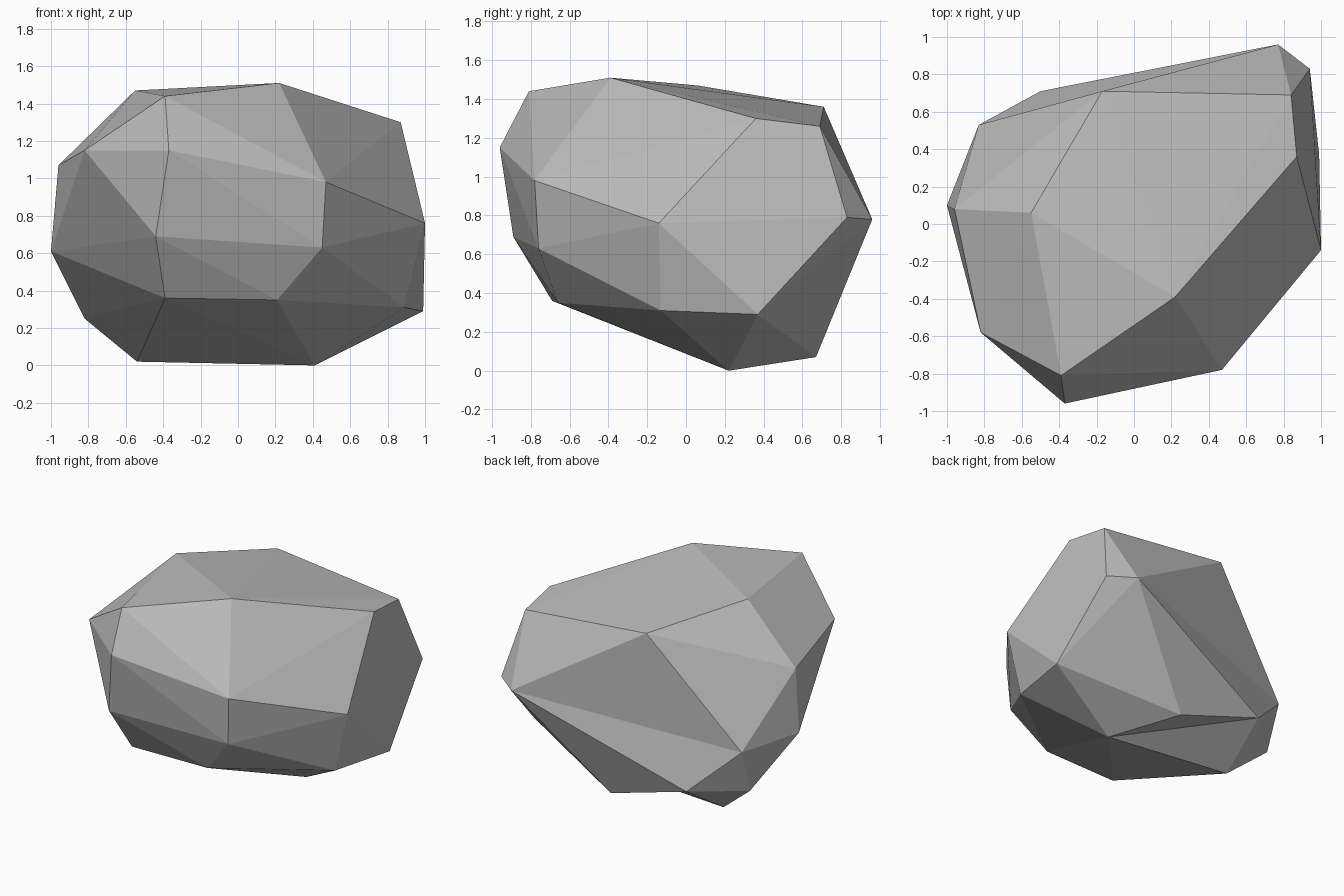
import bpy
import bmesh

default_cube = bpy.data.objects.get("Cube")
if default_cube:
    bpy.data.objects.remove(default_cube, do_unlink=True)

# Plain stone material
stone = bpy.data.materials.new("stone_grey")
stone.use_nodes = True
stone_colour = (0.5, 0.5, 0.5, 1.0)
stone.diffuse_color = stone_colour
stone.node_tree.nodes["Principled BSDF"].inputs["Base Color"].default_value = stone_colour

# Chiselled corners of the boulder, named by where they sit
corners = {
    "crown_front": (.22, -.39, 1.51),
    "crown_left": (.87, .36, 1.3),
    "crown_right": (-.55, .06, 1.47),
    "crown_back": (-.17, .71, 1.36),
    "crown_back_left": (.84, .69, 1.26),
    "crown_front_right": (-.39, -.81, 1.44),
    "brow_front": (-.37, -.96, 1.15),
    "brow_right": (-.82, -.58, 1.15),
    "brow_far_right": (-.96, .08, 1.07),
    "brow_left": (.47, -.78, .98),
    "waist_left": (1, -.14, .76),
    "waist_back_left": (.94, .83, .79),
    "waist_back": (.77, .96, .78),
    "waist_front": (-.44, -.89, .69),
    "waist_front_left": (.45, -.76, .63),
    "waist_right": (-1, .1, .61),
    "waist_back_right": (-.83, .53, .58),
    "skirt_front_left": (.21, -.66, .35),
    "skirt_front_right": (-.39, -.69, .36),
    "skirt_left": (.89, -.13, .31),
    "skirt_back_left": (.99, .37, .29),
    "skirt_right": (-.82, .42, .25),
    "skirt_back": (-.5, .71, .27),
    "foot_left": (.41, .22, 0),
    "foot_right": (-.54, .33, .02),
    "foot_back": (.15, .67, .07),
}

# Wrap the corners in a faceted skin
bm = bmesh.new()
verts = {name: bm.verts.new(place) for name, place in corners.items()}
bmesh.ops.convex_hull(bm, input=bm.verts[:])


def dent(start, end, new_start, new_end):
    """Flip the ridge start-end so that a valley runs new_start-new_end."""
    ridge = bm.edges.get((verts[start], verts[end]))
    if ridge and len(ridge.link_faces) == 2:
        tips = {v for f in ridge.link_faces for v in f.verts} - set(ridge.verts)
        if tips == {verts[new_start], verts[new_end]}:
            bmesh.utils.edge_rotate(ridge, False)
            return
    print("dent skipped:", start, end)


# Shallow hollows on the back and underneath
dent("crown_back", "skirt_back", "waist_back", "waist_back_right")
dent("foot_right", "foot_back", "foot_left", "skirt_back")

bmesh.ops.recalc_face_normals(bm, faces=bm.faces[:])
mesh = bpy.data.meshes.new("boulder")
bm.to_mesh(mesh)
bm.free()
mesh.materials.append(stone)
for face in mesh.polygons:
    face.use_smooth = False
boulder = bpy.data.objects.new("boulder", mesh)
bpy.context.collection.objects.link(boulder)
